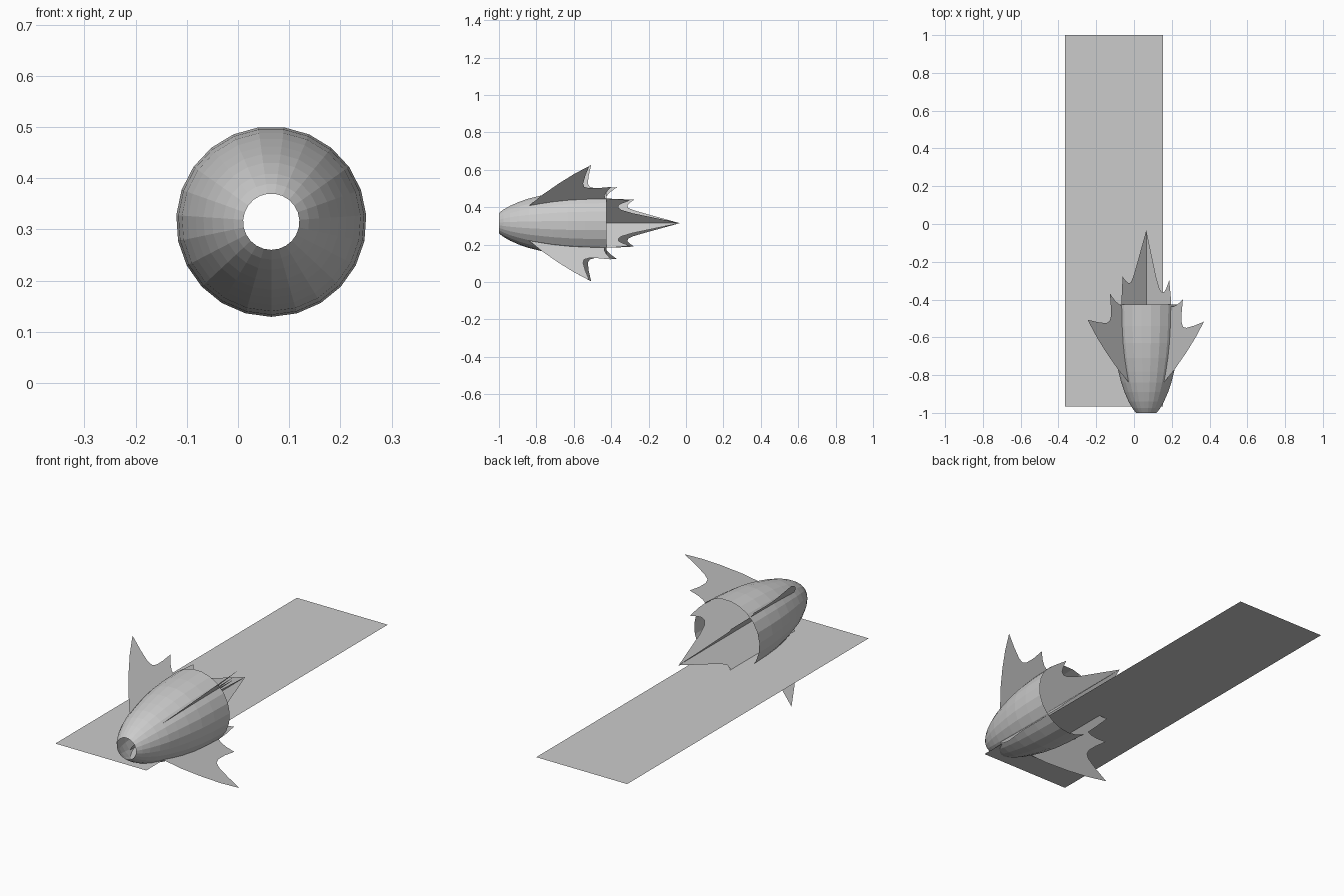
import bpy, bmesh
from math import sin, cos, pi, radians

CX, CZ = 0.065, 0.315   # long axis of the dart, parallel to y
SIDES = 23


def add_object(name, bm):
    mesh = bpy.data.meshes.new(name)
    bm.to_mesh(mesh)
    bm.free()
    obj = bpy.data.objects.new(name, mesh)
    bpy.context.collection.objects.link(obj)
    return obj


def radial_point(r, y, angle):
    return (CX + r * cos(angle), y, CZ + r * sin(angle))


# Hollow, open-ended faceted shell: (y, radius)
shell = [(-1.0, 0.055), (-0.975, 0.074), (-0.94, 0.094), (-0.89, 0.116),
         (-0.84, 0.133), (-0.78, 0.148), (-0.71, 0.163), (-0.63, 0.175),
         (-0.54, 0.182), (-0.425, 0.186)]
bm = bmesh.new()
rings = []
for y, r in shell:
    rings.append([bm.verts.new(radial_point(r, y, -pi / 2 + 2 * pi * i / SIDES))
                  for i in range(SIDES)])
for a, b in zip(rings, rings[1:]):
    for i in range(SIDES):
        j = (i + 1) % SIDES
        bm.faces.new((a[i], a[j], b[j], b[i]))
add_object("body_shell", bm)

# Thin plates running from the axis out through the shell: (radius, y)
leading = [(0.0, -0.92), (0.06, -0.90), (0.135, -0.837), (0.165, -0.81),
           (0.21, -0.772), (0.30, -0.68), (0.37, -0.60)]
right_trailing = [(0.432, -0.517), (0.36, -0.538), (0.30, -0.55), (0.275, -0.545),
                  (0.265, -0.52), (0.265, -0.47), (0.274, -0.40), (0.235, -0.425),
                  (0.205, -0.437), (0.186, -0.437), (0.183, -0.38), (0.172, -0.298),
                  (0.15, -0.34), (0.135, -0.36), (0.117, -0.362), (0.10, -0.345),
                  (0.075, -0.285), (0.0, -0.033)]
left_trailing = [(0.44, -0.507), (0.36, -0.52), (0.30, -0.525), (0.275, -0.515),
                 (0.265, -0.49), (0.265, -0.44), (0.272, -0.368), (0.235, -0.405),
                 (0.205, -0.425), (0.186, -0.43), (0.183, -0.36), (0.177, -0.278),
                 (0.155, -0.30), (0.135, -0.313), (0.117, -0.31), (0.10, -0.285),
                 (0.075, -0.225), (0.0, -0.033)]

for name, degrees, trailing in (("upper_right_fin", 45, right_trailing),
                                ("lower_right_fin", -45, right_trailing),
                                ("upper_left_fin", 135, left_trailing),
                                ("lower_left_fin", -135, left_trailing)):
    bm = bmesh.new()
    bm.faces.new([bm.verts.new(radial_point(r, y, radians(degrees)))
                  for r, y in leading + trailing])
    bmesh.ops.triangulate(bm, faces=bm.faces[:])
    add_object(name, bm)

# Long flat sheet
bm = bmesh.new()
bm.faces.new([bm.verts.new((x, y, 0.213)) for x, y in
              ((-0.365, -0.965), (0.153, -0.965), (0.153, 1.0), (-0.365, 1.0))])
add_object("flat_sheet", bm)
